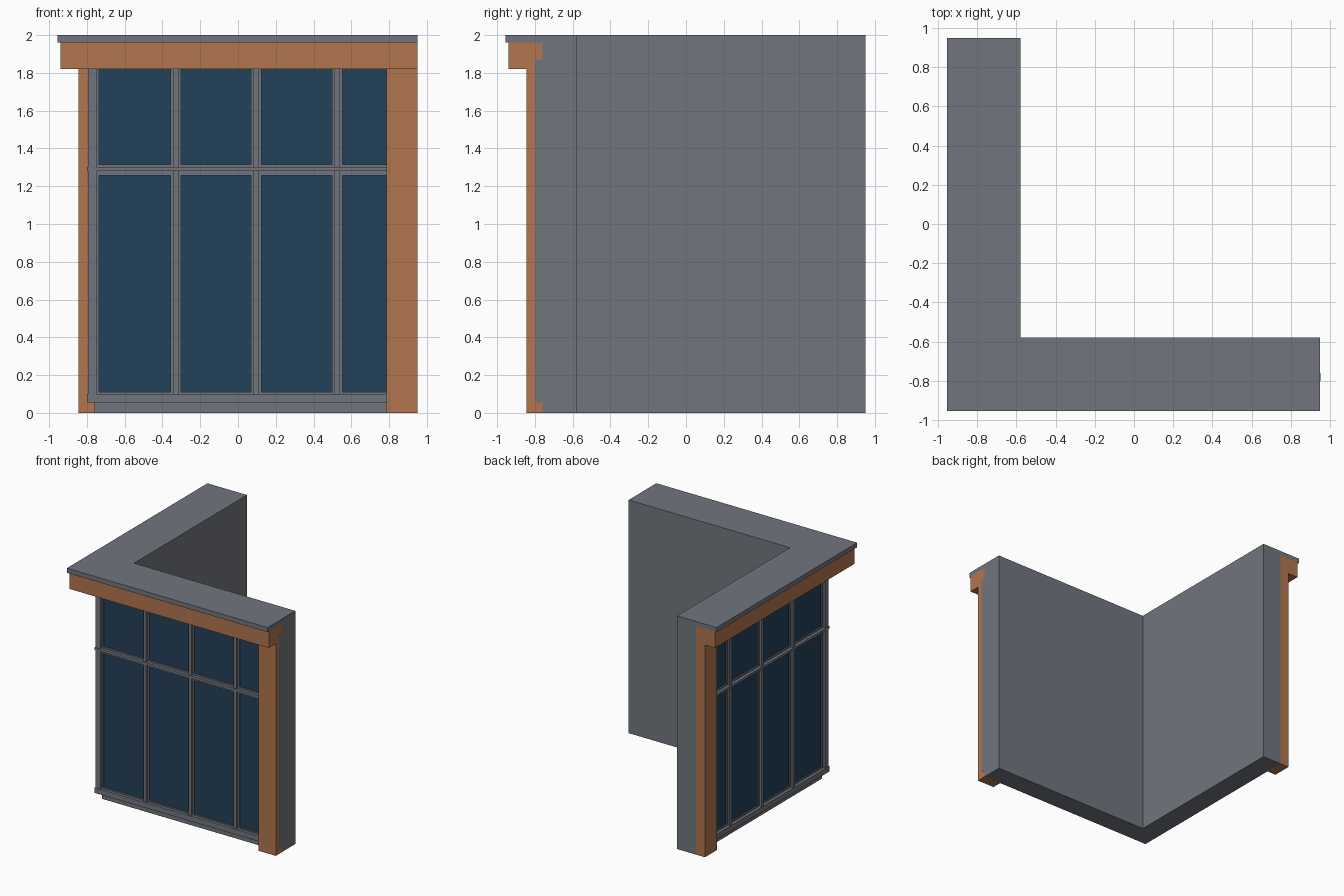
import bpy
import bmesh

cube = bpy.data.objects.get("Cube")
if cube:
    bpy.data.objects.remove(cube, do_unlink=True)


def material(name, color):
    m = bpy.data.materials.new(name)
    m.use_nodes = True
    m.diffuse_color = color
    bsdf = next(n for n in m.node_tree.nodes if n.type == 'BSDF_PRINCIPLED')
    bsdf.inputs["Base Color"].default_value = color
    bsdf.inputs["Roughness"].default_value = 0.8
    return m


GREY = material("slate_grey", (0.165, 0.182, 0.208, 1))
ORANGE = material("copper_orange", (0.44, 0.18, 0.077, 1))
GLASS = material("dark_blue_glass", (0.017, 0.053, 0.102, 1))


def prism(name, outline, z0, z1, mat):
    """Extrude a flat outline from z0 to z1."""
    bm = bmesh.new()
    base = bm.faces.new([bm.verts.new((x, y, z0)) for x, y in outline])
    top = bmesh.ops.extrude_face_region(bm, geom=[base])["geom"]
    bmesh.ops.translate(bm, vec=(0, 0, z1 - z0),
                        verts=[v for v in top if isinstance(v, bmesh.types.BMVert)])
    bmesh.ops.recalc_face_normals(bm, faces=bm.faces)
    mesh = bpy.data.meshes.new(name)
    bm.to_mesh(mesh)
    bm.free()
    mesh.materials.append(mat)
    obj = bpy.data.objects.new(name, mesh)
    bpy.context.collection.objects.link(obj)
    return obj


def corner_run(name, outer, inner, z0, z1, mat, end=0.95):
    """L-shaped run that follows both wings of the corner."""
    prism(name, [(outer, outer), (end, outer), (end, inner),
                 (inner, inner), (inner, end), (outer, end)], z0, z1, mat)


def upright(name, side, a0, a1, d0, d1, z0, z1, mat):
    """Box on one wing: a = along the wall, d = depth."""
    pts = [(a0, d0), (a1, d0), (a1, d1), (a0, d1)]
    if side:
        pts = [(d, a) for a, d in pts]
    prism(name, pts, z0, z1, mat)


CORE, INNER = -0.76, -0.58

# Wall, roof cap and fascia beam
corner_run("wall_core", CORE, INNER, 0, 1.96, GREY)
corner_run("roof_cap", -0.955, INNER, 1.96, 2.0, GREY)
corner_run("fascia_beam", -0.94, CORE, 1.82, 1.96, ORANGE)

# Glazing wrapped around the corner
corner_run("window_glass", -0.765, CORE, 0.06, 1.85, GLASS, 0.9)

# Horizontal window rails, each a wide base with a raised strip
corner_run("sill_base", -0.775, CORE, 0.055, 0.11, GREY, 0.9)
corner_run("sill_strip", -0.80, CORE, 0.055, 0.10, GREY, 0.9)
corner_run("middle_rail_base", -0.775, CORE, 1.257, 1.315, GREY, 0.9)
corner_run("middle_rail_strip", -0.80, CORE, 1.28, 1.302, GREY, 0.9)

# Corner post of the window
prism("corner_post_base", [(-0.775, -0.775), (-0.737, -0.775),
                           (-0.737, CORE), (CORE, CORE),
                           (CORE, -0.737), (-0.775, -0.737)], 0.055, 1.85, GREY)
prism("corner_post_strip", [(-0.795, -0.795), (-0.75, -0.795),
                            (-0.75, CORE), (CORE, CORE),
                            (CORE, -0.75), (-0.795, -0.75)], 0.055, 1.85, GREY)

for side, label in enumerate(("front", "right")):
    # Mullions
    for i, a in enumerate((-0.33, 0.097, 0.525)):
        upright(f"{label}_mullion_base_{i + 1}", side, a - 0.028, a + 0.028,
                -0.775, CORE, 0.06, 1.85, GREY)
        upright(f"{label}_mullion_strip_{i + 1}", side, a - 0.014, a + 0.014,
                -0.792, CORE, 0.06, 1.85, GREY)
    # End pillar and the window jamb set into it
    upright(f"{label}_pillar", side, 0.785, 0.95, -0.845, CORE, 0, 1.82, ORANGE)
    upright(f"{label}_end_jamb", side, 0.80, 0.949 if side else 0.951,
            -0.80, CORE, 0.055, 1.87, GREY)
